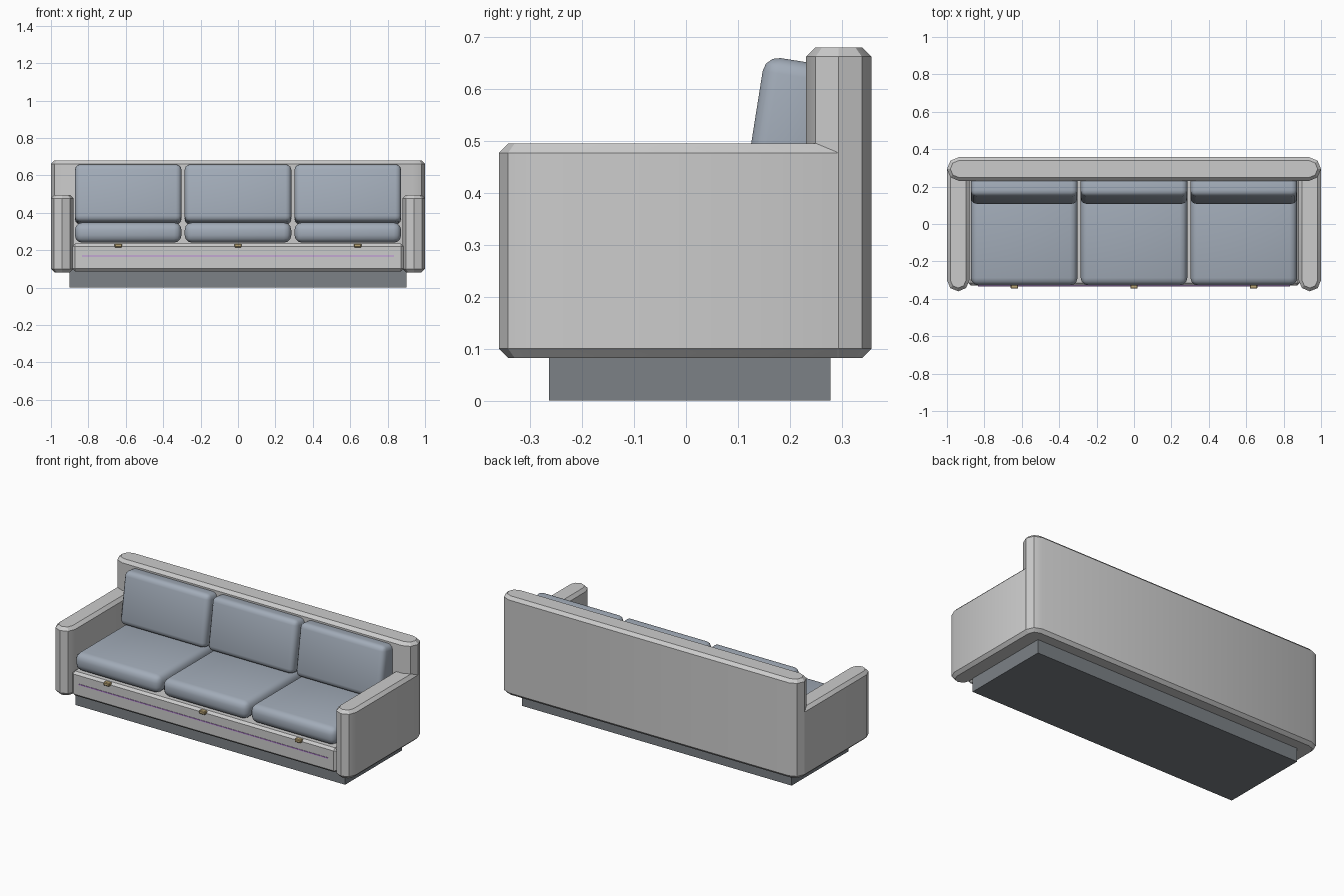
import bpy, bmesh, math
from mathutils import Vector, Matrix

if "Cube" in bpy.data.objects:
    bpy.data.objects.remove(bpy.data.objects["Cube"])


def material(name, rgb):
    m = bpy.data.materials.new(name)
    m.diffuse_color = (*rgb, 1)
    m.use_nodes = True
    m.node_tree.nodes["Principled BSDF"].inputs["Base Color"].default_value = m.diffuse_color
    return m


fabric = material("cushion_fabric", (0.36, 0.41, 0.48))
dark = material("plinth_dark", (0.2, 0.22, 0.24))
brass = material("brass", (0.5, 0.38, 0.18))
violet = material("violet_piping", (0.5, 0.25, 0.7))


def finish(bm, name, mat=None, smooth=None):
    bmesh.ops.recalc_face_normals(bm, faces=bm.faces[:])
    me = bpy.data.meshes.new(name)
    bm.to_mesh(me)
    bm.free()
    ob = bpy.data.objects.new(name, me)
    bpy.context.collection.objects.link(ob)
    if mat:
        me.materials.append(mat)
    if smooth:
        bpy.ops.object.select_all(action='DESELECT')
        ob.select_set(True)
        bpy.context.view_layer.objects.active = ob
        bpy.ops.object.shade_smooth_by_angle(angle=math.radians(smooth))
    return ob


def box(name, center, size, bevel=0, segs=1, tilt=0, mat=None, smooth=None):
    bm = bmesh.new()
    bmesh.ops.create_cube(bm, size=1)
    bmesh.ops.scale(bm, vec=size, verts=bm.verts)
    if bevel:
        bmesh.ops.bevel(bm, geom=bm.edges[:], offset=bevel, segments=segs,
                        profile=0.5, affect='EDGES')
    bm.transform(Matrix.Translation(center) @ Matrix.Rotation(tilt, 4, 'X'))
    return finish(bm, name, mat, smooth)


def stadium_slab(name, a, b, r, z0, z1, chamfer=0.018):
    """Upright slab, faceted round ends in plan, chamfered top and bottom."""
    a, b = Vector(a), Vector(b)
    heading = math.atan2(b.y - a.y, b.x - a.x)
    bm = bmesh.new()
    rings = []
    for z, inset in ((z0, chamfer), (z0 + chamfer, 0), (z1 - chamfer, 0), (z1, chamfer)):
        ring = []
        for c, start in ((b, heading - math.pi / 2), (a, heading + math.pi / 2)):
            for i in range(5):
                t = start + i * math.pi / 4
                ring.append(bm.verts.new((c.x + (r - inset) * math.cos(t),
                                          c.y + (r - inset) * math.sin(t), z)))
        rings.append(ring)
    n = len(rings[0])
    for lo, hi in zip(rings, rings[1:]):
        for i in range(n):
            bm.faces.new((lo[i], lo[(i + 1) % n], hi[(i + 1) % n], hi[i]))
    bm.faces.new(rings[0])
    bm.faces.new(rings[-1])
    return finish(bm, name, smooth=30)


# Plinth
box("plinth", (0, 0.007, 0.05), (1.804, 0.542, 0.10), mat=dark)

# Backrest and arms
stadium_slab("backrest", (-0.937, 0.294), (0.937, 0.294), 0.063, 0.082, 0.68)
for side, label in ((-1, "left"), (1, "right")):
    stadium_slab(label + "_arm", (side * 0.94, -0.30), (side * 0.94, 0.29), 0.06, 0.082, 0.495)

# Seat frame with piping line
box("seat_frame", (0, -0.035, 0.161), (1.77, 0.59, 0.148), bevel=0.014)
box("front_piping", (0, -0.33, 0.168), (1.67, 0.006, 0.006), mat=violet)

# Cushions
for i, label in enumerate(("left", "middle", "right")):
    x = (i - 1) * 0.587
    box(label + "_seat_cushion", (x, -0.042, 0.294), (0.57, 0.572, 0.108),
        bevel=0.04, segs=3, mat=fabric, smooth=40)
    box(label + "_back_cushion", (x, 0.197, 0.499), (0.57, 0.14, 0.312),
        bevel=0.03, segs=3, tilt=-math.radians(9), mat=fabric, smooth=40)

# Front clasps
for x in (-0.64, 0, 0.64):
    box("front_clasp", (x, -0.332, 0.225), (0.04, 0.028, 0.02), bevel=0.004, mat=brass)
